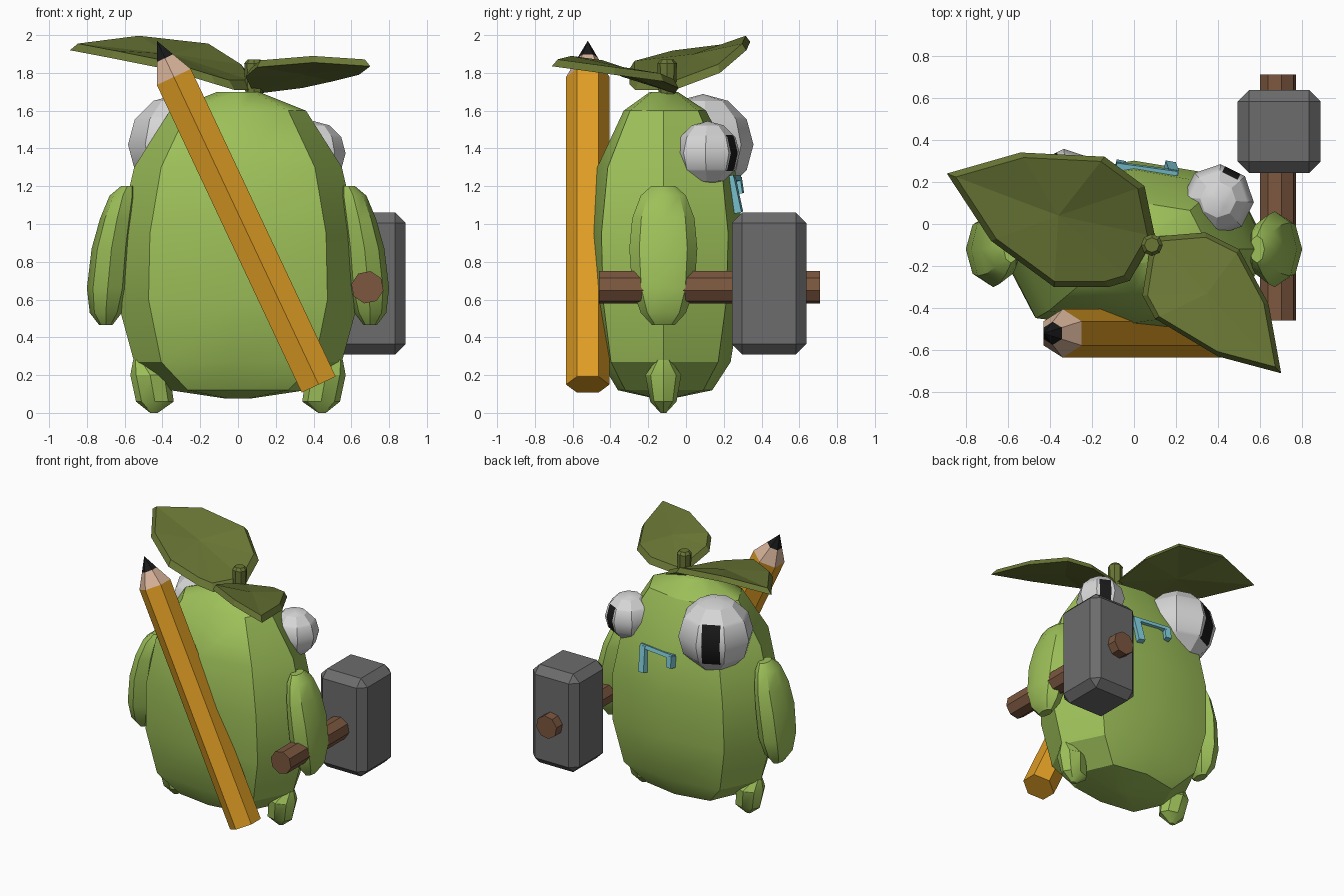
import bpy, bmesh, math
from mathutils import Vector, Matrix

if "Cube" in bpy.data.objects:
    bpy.data.objects.remove(bpy.data.objects["Cube"])


def material(name, r, g, b):
    m = bpy.data.materials.new(name)
    m.use_nodes = True
    m.diffuse_color = (r, g, b, 1)
    bsdf = m.node_tree.nodes["Principled BSDF"]
    bsdf.inputs["Base Color"].default_value = (r, g, b, 1)
    bsdf.inputs["Roughness"].default_value = 0.8
    return m


SKIN = material("skin green", 0.34, 0.53, 0.10)
LEAF = material("leaf green", 0.14, 0.18, 0.035)
WHITE = material("eye white", 0.68, 0.68, 0.68)
BLACK = material("black", 0.01, 0.01, 0.01)
IRON = material("iron grey", 0.15, 0.15, 0.15)
WOOD = material("handle brown", 0.20, 0.095, 0.05)
PAINT = material("pencil orange", 0.74, 0.34, 0.018)
TIMBER = material("pencil timber", 0.68, 0.45, 0.32)
TEAL = material("mouth teal", 0.20, 0.57, 0.66)


def finish(name, bm, mats, smooth=False):
    bmesh.ops.recalc_face_normals(bm, faces=bm.faces)
    me = bpy.data.meshes.new(name)
    bm.to_mesh(me)
    bm.free()
    for m in mats:
        me.materials.append(m)
    ob = bpy.data.objects.new(name, me)
    bpy.context.collection.objects.link(ob)
    if smooth:
        bpy.ops.object.select_all(action='DESELECT')
        ob.select_set(True)
        bpy.context.view_layer.objects.active = ob
        bpy.ops.object.shade_smooth_by_angle(angle=math.radians(30))
    return ob


def polygon(n, turn=0.0):
    return [(math.cos(math.tau * i / n + turn), math.sin(math.tau * i / n + turn))
            for i in range(n)]


def bridge(bm, loops):
    for a, b in zip(loops, loops[1:]):
        for i in range(len(a)):
            j = (i + 1) % len(a)
            bm.faces.new((a[i], a[j], b[j], b[i]))


def loft(cross, rings):
    """Stack of rings, each (z, centre x, centre y, radius x, radius y)."""
    bm = bmesh.new()
    loops = [[bm.verts.new((cx + u * rx, cy + v * ry, z)) for u, v in cross]
             for z, cx, cy, rx, ry in rings]
    bridge(bm, loops)
    bm.faces.new(loops[0])
    bm.faces.new(loops[-1])
    return bm


OCT = polygon(8)
MID = -0.12

# Body: boxy octagon section, belly a little fuller towards +y
section = [(1, 0), (0.74, 0.88), (0, 1.08), (-0.74, 0.88),
           (-1, 0), (-0.74, -0.84), (0, -1), (0.74, -0.84)]
body = [(0.075, 0.06, 0.04), (0.12, 0.36, 0.24), (0.27, 0.55, 0.33),
        (0.6, 0.64, 0.38), (0.95, 0.63, 0.39), (1.3, 0.55, 0.35),
        (1.6, 0.36, 0.21), (1.7, 0.11, 0.07)]
finish("body", loft(section, [(z, 0, MID, rx, ry) for z, rx, ry in body]), [SKIN], True)

# Arms and feet, one pair each
arm = [(0.465, 0.70, 0.035, 0.06), (0.53, 0.70, 0.085, 0.12), (0.66, 0.69, 0.11, 0.165),
       (0.87, 0.67, 0.105, 0.18), (1.03, 0.64, 0.09, 0.165), (1.15, 0.61, 0.07, 0.12),
       (1.2, 0.585, 0.035, 0.065)]
foot = [(0.0, 0.445, 0.02, 0.015), (0.06, 0.44, 0.10, 0.07),
        (0.2, 0.465, 0.105, 0.095), (0.28, 0.515, 0.04, 0.04)]
for side, s in (("left", 1), ("right", -1)):
    for part, rings in (("arm", arm), ("foot", foot)):
        finish(f"{side}_{part}",
               loft(OCT, [(z, s * x, MID, rx, ry) for z, x, rx, ry in rings]), [SKIN], True)


# Eyes: faceted balls with a pupil cut into the outer side
def eye(name, centre, r, turn):
    bm = bmesh.new()
    bmesh.ops.create_uvsphere(bm, u_segments=8, v_segments=6, radius=r,
                              matrix=Matrix.Rotation(math.pi / 8, 4, 'Z'))
    w, h = 0.24 * r, 0.56 * r
    for axis, d in ((Vector((1, 0, 0)), w), (Vector((0, 0, 1)), h)):
        for sign in (1, -1):
            bmesh.ops.bisect_plane(bm, geom=bm.verts[:] + bm.edges[:] + bm.faces[:],
                                   plane_co=axis * d * sign, plane_no=axis)
    for f in bm.faces:
        c = f.calc_center_median()
        f.material_index = int(c.y > 0 and abs(c.x) < w and abs(c.z) < h)
    ob = finish(name, bm, [WHITE, BLACK], True)
    ob.location = centre
    ob.rotation_euler.z = turn


eye("left_eye", (0.40, 0.115, 1.375), 0.17, -0.46)
eye("right_eye", (-0.315, 0.09, 1.42), 0.268, 0.46)


# Mouth: a bracket of three raised strips on the face
def strip(name, a, b, width):
    a, b = Vector(a), Vector(b)
    along = (b - a).normalized()
    out = Vector((0.2, 1, 0.25))
    out = (out - along * out.dot(along)).normalized()
    across = along.cross(out) * width / 2
    bm = bmesh.new()
    loops = [[bm.verts.new(p + across * u + out * 0.024 * v)
              for u, v in ((1, 1), (-1, 1), (-1, -1), (1, -1))] for p in (a, b)]
    bridge(bm, loops)
    for loop in loops:
        bm.faces.new(loop)
    finish(name, bm, [TEAL])


strip("mouth_bar", (0.205, 0.23, 1.24), (-0.085, 0.27, 1.24), 0.03)
strip("mouth_long_side", (0.185, 0.235, 1.245), (0.17, 0.275, 1.06), 0.05)
strip("mouth_short_side", (-0.065, 0.268, 1.245), (-0.065, 0.28, 1.16), 0.045)


# Leaves: wide underside, raised and slightly smaller top
def leaf(name, outline, centre):
    bm = bmesh.new()
    c = Vector(centre)
    up = Vector((0, 0, 0.04))
    low = [bm.verts.new(p) for p in outline]
    top = [bm.verts.new(c.lerp(Vector(p), 0.92) + up) for p in outline]
    bridge(bm, [low, top])
    for loop, hub in ((low, bm.verts.new(c)), (top, bm.verts.new(c + up))):
        for i in range(len(loop)):
            bm.faces.new((loop[i], loop[(i + 1) % len(loop)], hub))
    finish(name, bm, [LEAF])


leaf("right_leaf", [(0.10, -0.06, 1.71), (0.05, 0.18, 1.80), (-0.14, 0.32, 1.92),
                    (-0.54, 0.34, 1.965), (-0.89, 0.24, 1.92), (-0.68, -0.08, 1.88),
                    (-0.38, -0.30, 1.82), (-0.12, -0.30, 1.74), (-0.02, -0.27, 1.71)],
     (-0.36, 0.04, 1.86))
# The other leaf tips up towards the front
leaf("left_leaf", [(0.10, -0.06, 1.69), (0.34, -0.04, 1.72), (0.50, -0.12, 1.755),
                   (0.64, -0.38, 1.79), (0.70, -0.71, 1.835), (0.40, -0.63, 1.855),
                   (0.10, -0.45, 1.83), (0.04, -0.34, 1.78), (0.07, -0.15, 1.72)],
     (0.35, -0.33, 1.79))

# Stem
finish("stem", loft(OCT, [(1.66, 0.085, -0.1, 0.045, 0.045), (1.85, 0.085, -0.1, 0.052, 0.052),
                          (1.87, 0.085, -0.1, 0.035, 0.035)]), [LEAF])

# Pencil: hexagonal shaft, bare timber cone and black lead, leaning across the back
rings = [(0, 0.115), (1.8, 0.115), (1.91, 0.055), (2.01, 0.001)]
bm = loft(polygon(6, math.pi / 6), [(z, 0, 0, r, r) for z, r in rings])
for f in bm.faces:
    z = f.calc_center_median().z
    f.material_index = 2 if z > 1.91 else 1 if z > 1.8 else 0
pencil = finish("pencil", bm, [PAINT, TIMBER, BLACK])
pencil.location = (0.427, -0.52, 0.15)
pencil.rotation_euler.y = -0.44

# Mallet: bevelled block on an octagonal handle
bm = bmesh.new()
bmesh.ops.create_cube(bm, size=1)
bmesh.ops.scale(bm, vec=(0.395, 0.395, 0.75), verts=bm.verts)
bmesh.ops.bevel(bm, geom=bm.edges[:], offset=0.055, segments=1, affect='EDGES')
head = finish("mallet_head", bm, [IRON])
head.location = (0.69, 0.44, 0.685)
handle = finish("mallet_handle", loft(polygon(8, 0.2), [(0, 0, 0, 0.087, 0.087),
                                                        (1.17, 0, 0, 0.087, 0.087)]), [WOOD])
handle.location = (0.685, -0.46, 0.665)
handle.rotation_euler.x = -math.pi / 2
